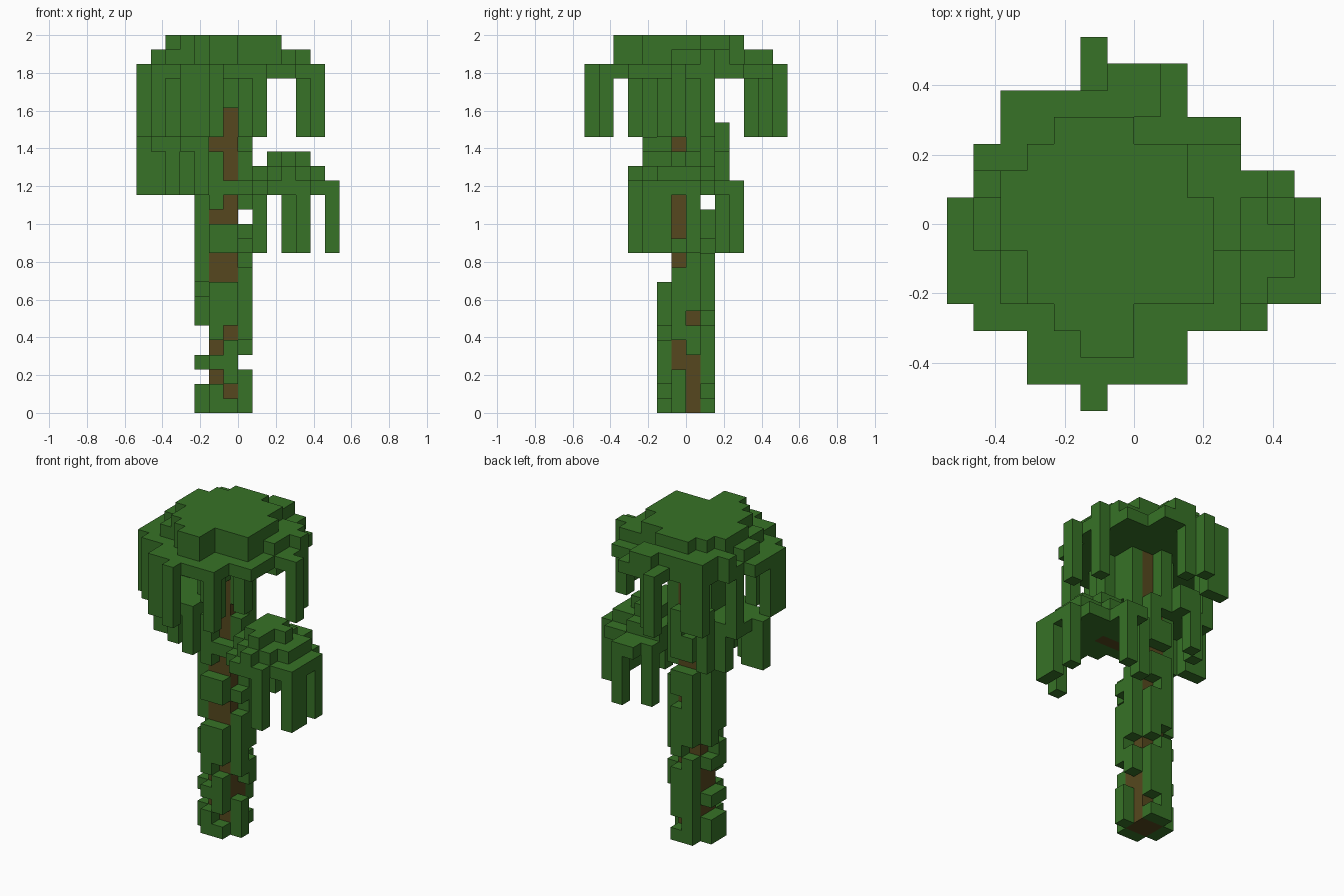
import bpy
import bmesh
from mathutils import Vector

default = bpy.data.objects.get("Cube")
if default:
    bpy.data.objects.remove(default, do_unlink=True)

U = 2 / 26                                  # edge of one block
ORIGIN = Vector((-7 * U, -7 * U, 0))
SIDES = [Vector(d) for d in ((1, 0, 0), (-1, 0, 0), (0, 1, 0),
                             (0, -1, 0), (0, 0, 1), (0, 0, -1))]


def make_material(name, colour):
    mat = bpy.data.materials.new(name)
    mat.use_nodes = True
    mat.diffuse_color = (*colour, 1)
    bsdf = mat.node_tree.nodes["Principled BSDF"]
    bsdf.inputs["Base Color"].default_value = (*colour, 1)
    bsdf.inputs["Roughness"].default_value = 0.9
    return mat


leaf_green = make_material("leaf green", (0.038, 0.168, 0.02))
bark_brown = make_material("bark brown", (0.092, 0.064, 0.013))


def box(x0, x1, y0, y1, z0, z1):
    """All block cells in an inclusive range."""
    return {(x, y, z) for x in range(x0, x1 + 1)
            for y in range(y0, y1 + 1) for z in range(z0, z1 + 1)}


def layer(z, first_row, spans):
    """One leaf layer, given the left and right end of each row."""
    cells = set()
    for y, (left, right) in enumerate(spans, first_row):
        cells |= box(left, right, y, y, z, z)
    return cells


def hanging(columns, bottom, top):
    """Single-block strands hanging at the given columns."""
    cells = set()
    for x, y in columns:
        cells |= box(x, x, y, y, bottom, top)
    return cells


parts = {}

# Trunk core and the side branch
parts["trunk"] = (box(5, 6, 6, 7, 0, 22), bark_brown)
parts["side_branch"] = (box(7, 9, 6, 6, 15, 15), bark_brown)

# Crown: three stacked leaf layers
parts["crown_rim"] = (layer(23, 0, [
    (5, 5), (3, 8), (3, 8), (1, 10), (0, 10), (0, 10), (0, 12), (0, 11),
    (1, 11), (1, 10), (2, 10), (2, 8), (5, 8), (5, 5)]), leaf_green)
parts["crown_middle"] = (layer(24, 2, [
    (5, 6), (4, 6), (2, 9), (2, 9), (1, 10), (1, 10), (2, 11),
    (1, 10), (2, 6), (2, 7), (6, 7)]), leaf_green)
parts["crown_top"] = (layer(25, 2, [
    (5, 6), (4, 6), (3, 9), (3, 9), (2, 9), (2, 9), (2, 8),
    (3, 8), (4, 6)]), leaf_green)

# Strands hanging from the crown
parts["crown_strands"] = (hanging([
    (5, 0), (3, 1), (4, 1), (8, 1), (7, 3), (1, 3), (2, 4), (0, 4), (0, 5),
    (8, 5), (1, 8), (2, 11), (3, 11), (5, 13), (6, 12), (12, 6), (11, 8)],
    19, 22), leaf_green)

# Lower leaf clump on the side branch
clump = layer(15, 3, [(9, 11), (8, 13), (7, 13), (7, 13), (7, 13),
                      (8, 12), (8, 10), (9, 10)])
clump |= layer(16, 3, [(10, 10), (9, 11), (8, 12), (7, 12), (7, 12),
                       (8, 10)])
clump |= layer(17, 4, [(10, 10), (9, 10), (9, 11), (9, 10)])
parts["lower_clump"] = (clump, leaf_green)
parts["lower_clump_strands"] = (hanging([
    (11, 3), (13, 4), (13, 5), (13, 7), (10, 10), (8, 9)],
    11, 14), leaf_green)

# Small leaf clump on the opposite side, with its strands
parts["small_clump"] = (layer(18, 4, [
    (3, 4), (1, 4), (0, 4), (1, 4), (1, 4), (3, 4)]), leaf_green)
parts["small_clump_strands"] = (hanging([
    (0, 6), (1, 6), (2, 5), (4, 4), (2, 8), (3, 9)],
    15, 17), leaf_green)
parts["small_clump_tuft"] = (box(3, 4, 9, 9, 19, 19), leaf_green)

# Creepers on the trunk: every column is full except at its gaps
creeper_gaps = {
    (5, 5): (2, 4, 9, 10, 13, 18),
    (6, 5): (1, 5, 9, 10, 13, 14, 16, 17, 18, 19, 20),
    (4, 6): (2, 4, 5, 8),
    (4, 7): (2, 4, 5, 7),
    (7, 6): (3, 4, 10, 12, 13, 14, 18),
    (7, 7): (0, 1, 2, 3, 6, 13),
    (5, 8): (7, 14, 17),
    (6, 8): (1, 6, 11, 14, 19, 20, 21, 22),
}
creepers = set()
for (x, y), gaps in creeper_gaps.items():
    creepers |= {(x, y, z) for z in range(23) if z not in gaps}
parts["trunk_creepers"] = (creepers, leaf_green)

# Each cell belongs to the first part that claims it
taken = set()
for name, (cells, mat) in parts.items():
    cells -= taken
    taken |= cells


def build(name, cells, mat):
    """Mesh the exposed sides of a part's blocks and merge flat areas."""
    bm = bmesh.new()
    for cell in sorted(cells):
        centre = Vector(cell) + Vector((0.5, 0.5, 0.5))
        for n in SIDES:
            if tuple(int(c) for c in Vector(cell) + n) in taken:
                continue
            a = Vector((n.y, n.z, n.x)) / 2
            b = n.cross(a)
            mid = centre + n / 2
            corners = (mid - a - b, mid + a - b, mid + a + b, mid - a + b)
            bm.faces.new([bm.verts.new(ORIGIN + c * U) for c in corners])
    bmesh.ops.remove_doubles(bm, verts=bm.verts, dist=U / 100)
    bmesh.ops.dissolve_limit(bm, angle_limit=0.01, verts=bm.verts,
                             edges=bm.edges)
    mesh = bpy.data.meshes.new(name)
    bm.to_mesh(mesh)
    bm.free()
    mesh.materials.append(mat)
    obj = bpy.data.objects.new(name, mesh)
    bpy.context.scene.collection.objects.link(obj)


for name, (cells, mat) in parts.items():
    build(name, cells, mat)
